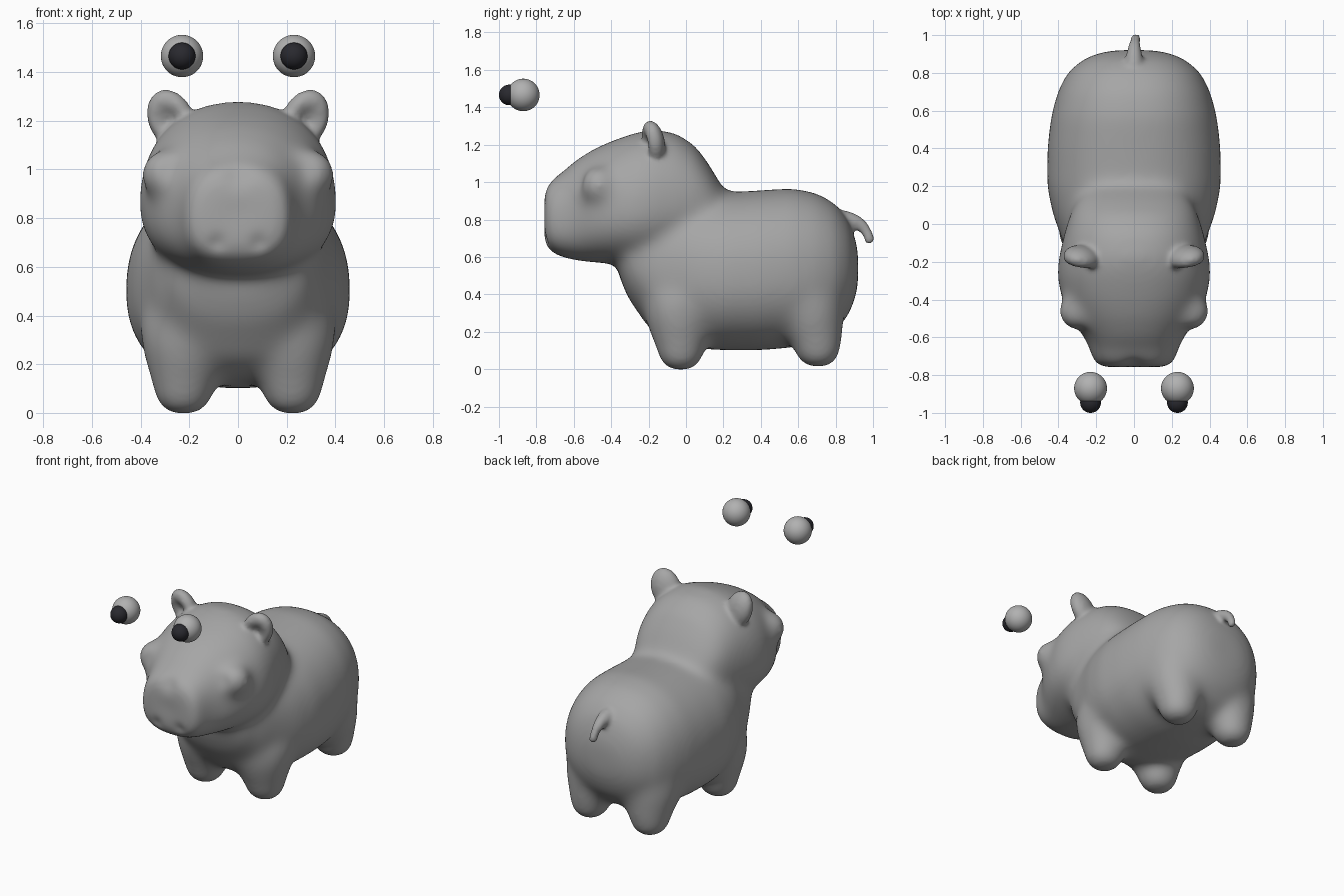
import bpy, bmesh, math
from mathutils import Vector, Matrix

if "Cube" in bpy.data.objects:
    bpy.data.objects.remove(bpy.data.objects["Cube"])


def material(name, rgb):
    m = bpy.data.materials.new(name)
    m.diffuse_color = (*rgb, 1)
    m.use_nodes = True
    m.node_tree.nodes["Principled BSDF"].inputs["Base Color"].default_value = m.diffuse_color
    return m


GREY = material("body grey", (0.38, 0.38, 0.38))
EYE_GREY = material("eye grey", (0.44, 0.44, 0.44))
DARK = material("pupil dark", (0.022, 0.022, 0.028))


def make_object(name, bm):
    bmesh.ops.recalc_face_normals(bm, faces=bm.faces)
    me = bpy.data.meshes.new(name)
    bm.to_mesh(me)
    bm.free()
    ob = bpy.data.objects.new(name, me)
    bpy.context.collection.objects.link(ob)
    return ob


def skin(name, rings):
    """Bridge a list of closed rings and cap both ends."""
    bm = bmesh.new()
    rows = [[bm.verts.new(p) for p in ring] for ring in rings]
    n = len(rows[0])
    for a, b in zip(rows, rows[1:]):
        for i in range(n):
            bm.faces.new((a[i], a[(i + 1) % n], b[(i + 1) % n], b[i]))
    bm.faces.new(rows[0])
    bm.faces.new(rows[-1])
    return make_object(name, bm)


def spow(v, e):
    return math.copysign(abs(v) ** e, v)


def loft_y(name, sections, power, waist, n=48):
    """Superellipse sections (y, bottom, top, half width), squarer at the muzzle."""
    rings = []
    for y, zb, zt, hw in sections:
        zc = zb + waist * (zt - zb)
        p = power + 3 * max(0, -.55 - y)
        ring = []
        for i in range(n):
            a = 2 * math.pi * i / n
            s, c = spow(math.sin(a), 2 / p), spow(math.cos(a), 2 / p)
            ring.append((hw * c, y, zc + s * (zt - zc if s > 0 else zc - zb)))
        rings.append(ring)
    return skin(name, rings)


def ball(name, centre, radii, rot=Matrix(), shape=None):
    bm = bmesh.new()
    bmesh.ops.create_uvsphere(bm, u_segments=40, v_segments=24, radius=1)
    if shape:
        for v in bm.verts:
            v.co = shape(v.co)
    mat = Matrix.Translation(centre) @ rot @ Matrix.Diagonal((*radii, 1))
    bmesh.ops.transform(bm, matrix=mat, verts=bm.verts)
    return make_object(name, bm)


def fuse(name, parts, voxel, rounds):
    """Merge overlapping parts into one soft skin."""
    bm = bmesh.new()
    for p in parts:
        bm.from_mesh(p.data)
        bpy.data.objects.remove(p)
    ob = make_object(name, bm)
    r = ob.modifiers.new("remesh", 'REMESH')
    r.mode = 'VOXEL'
    r.voxel_size = voxel
    s = ob.modifiers.new("smooth", 'SMOOTH')
    s.factor = 0.5
    s.iterations = rounds
    dg = bpy.context.evaluated_depsgraph_get()
    me = bpy.data.meshes.new_from_object(ob.evaluated_get(dg))
    ob.modifiers.clear()
    ob.data = me
    return ob


def finish(ob, mat):
    ob.data.materials.clear()
    ob.data.materials.append(mat)
    for p in ob.data.polygons:
        p.use_smooth = True


# Barrel-shaped torso
torso = loft_y("torso", [
    (-.36, .50, .75, .20), (-.31, .38, .85, .28), (-.2, .22, .92, .34),
    (-.1, .15, .94, .375), (.05, .11, .945, .43), (.2, .10, .945, .462),
    (.4, .10, .957, .46), (.57, .115, .968, .44), (.7, .14, .942, .405),
    (.8, .20, .885, .355), (.87, .29, .80, .275), (.903, .37, .71, .20),
    (.921, .45, .63, .11)], 2.25, .47)

# Head with blunt muzzle, running back into the neck
head = loft_y("head", [
    (-.759, .69, .95, .17), (-.745, .645, .995, .205), (-.70, .612, 1.03, .226),
    (-.67, .60, 1.045, .23), (-.6, .582, 1.11, .265), (-.5, .57, 1.175, .335),
    (-.4, .564, 1.22, .382), (-.28, .556, 1.262, .408),
    (-.18, .56, 1.284, .40), (-.05, .6, 1.262, .37), (.05, .66, 1.195, .34),
    (.12, .72, 1.10, .305), (.2, .75, .965, .24)], 2.25, .42)

# Stubby legs (height, radius, inward shift, rear pull) flaring into the torso
parts = [torso, head]
LEG = [(-.008, .045, 0, 0), (.006, .082, 0, 0), (.04, .112, 0, 0),
       (.08, .125, 0, .003), (.12, .137, .005, .008), (.19, .165, .012, .03),
       (.28, .193, .017, .05), (.38, .20, .02, .06), (.48, .16, .03, .06)]
for side in (-1, 1):
    for name, y, base, pull in (("front_leg", -.028, 0, 0),
                                ("back_leg", .705, .017, 1)):
        rings = [[(side * (.223 - dx) + r * math.cos(i * math.pi / 16),
                   y - dy * pull + r * math.sin(i * math.pi / 16), z + base)
                  for i in range(32)] for z, r, dx, dy in LEG]
        parts.append(skin(name, rings))
    parts.append(ball("socket", (side * .293, -.465, .98), (.11, .105, .108)))
trunk = fuse("trunk", parts, .016, 60)


# Cupped ears: the front half of a ball pressed inward
def cup(co):
    if co.y < 0:
        r2 = co.x ** 2 + co.z ** 2
        co.y += .8 * math.exp(-r2 / .28)
    return co


extras = [trunk]
for side in (-1, 1):
    rot = (Matrix.Rotation(side * .30, 4, 'Z')
           @ Matrix.Rotation(side * .35, 4, 'Y')
           @ Matrix.Rotation(.2, 4, 'X'))
    extras.append(ball("ear", (side * .276, -.18, 1.207),
                       (.097, .066, .127), rot, cup))

# Short drooping tail, tapered along a bend
p0, p1, p2 = Vector((0, .84, .80)), Vector((0, .96, .79)), Vector((.01, .98, .695))
for i in range(15):
    t = i / 14
    c = p0 * (1 - t) ** 2 + p1 * 2 * t * (1 - t) + p2 * t * t
    r = .05 - .022 * min(1, t * 1.4)
    extras.append(ball("tail", c, (r, r, r)))
body = fuse("body", extras, .013, 9)

# Nostril dimples, muzzle groove and shallow socket hollows
DENTS = [(0, -.745, .98, .04, .015), (0, -.75, .82, .05, .004)]
for side in (-1, 1):
    DENTS += [(side * .085, -.745, .70, .025, .012),
              (side * .275, -.55, 1.0, .035, .01)]
for v in body.data.vertices:
    if v.co.y < -.4:
        for x, y, z, width, depth in DENTS:
            d2 = (v.co - Vector((x, y, z))).length_squared
            v.co.y += depth * math.exp(-d2 / (2 * width * width))
finish(body, GREY)

# Floating eyeballs with dark pupils
for side, label in ((-1, "left"), (1, "right")):
    finish(ball("eyeball_" + label, (side * .23, -.87, 1.466),
                (.087, .087, .087)), EYE_GREY)
    finish(ball("pupil_" + label, (side * .23, -.945, 1.466),
                (.055, .055, .055)), DARK)
